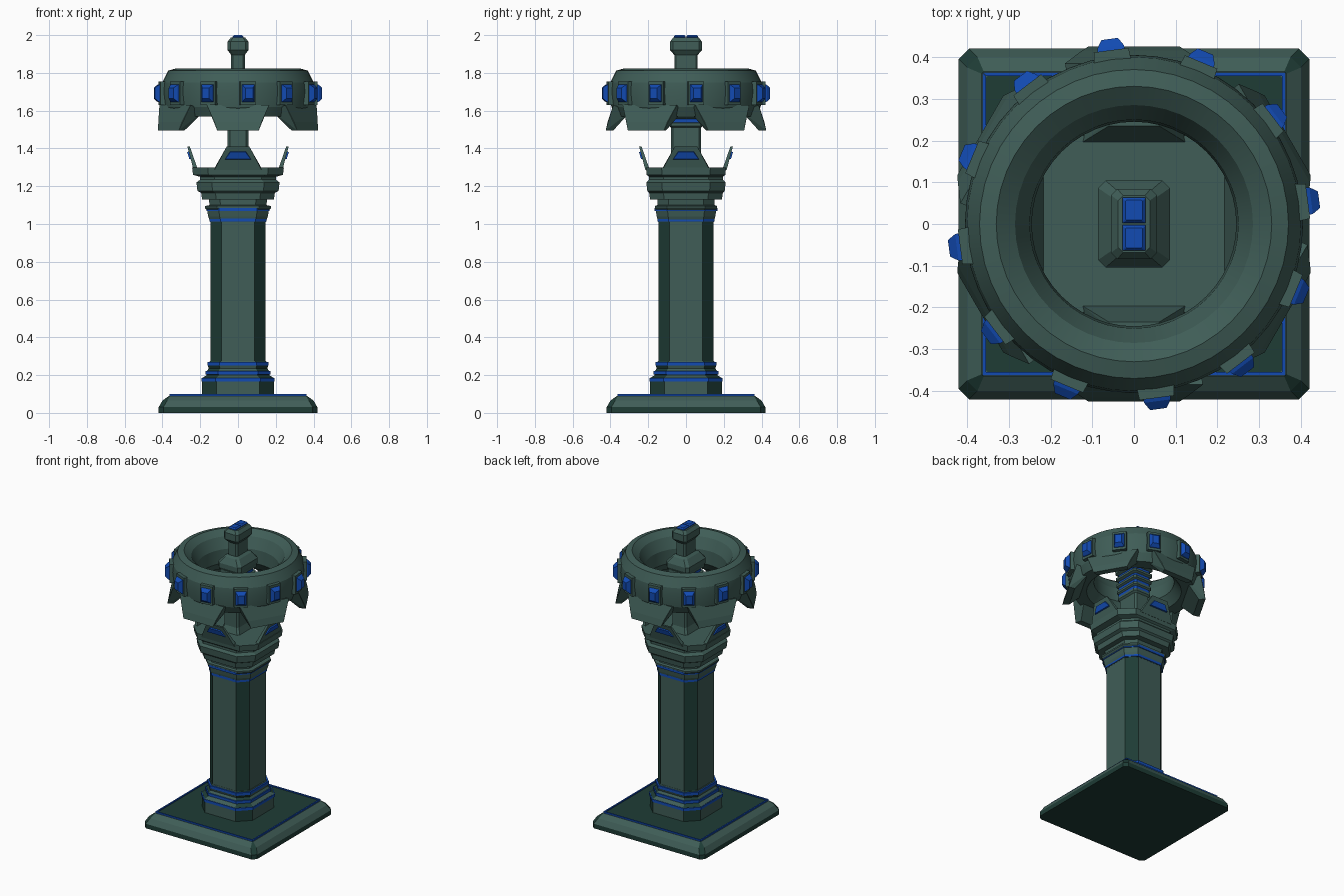
import bpy, bmesh, math
from mathutils import Matrix

if "Cube" in bpy.data.objects:
    bpy.data.objects.remove(bpy.data.objects["Cube"])


def material(name, col):
    m = bpy.data.materials.new(name)
    m.diffuse_color = (*col, 1)
    m.use_nodes = True
    m.node_tree.nodes["Principled BSDF"].inputs["Base Color"].default_value = m.diffuse_color
    return m


STONE = material("stone", (0.05, 0.11, 0.095))
DARK = material("dark_stone", (0.013, 0.045, 0.036))
BLUE = material("blue_glow", (0.006, 0.07, 0.45))


def finish(name, bm, mats):
    bmesh.ops.recalc_face_normals(bm, faces=bm.faces)
    me = bpy.data.meshes.new(name)
    bm.to_mesh(me)
    bm.free()
    for m in mats:
        me.materials.append(m)
    ob = bpy.data.objects.new(name, me)
    bpy.context.collection.objects.link(ob)
    return ob


def loft(name, rows, mat=STONE, corner=None):
    """Stack of chamfered rectangles; each row is (z, half x, half y, chamfer)."""
    bm = bmesh.new()
    loops = []
    for z, x, y, c in rows:
        pts = [(x - c, -y), (x, c - y), (x, y - c), (x - c, y),
               (c - x, y), (-x, y - c), (-x, c - y), (c - x, -y)]
        loops.append([bm.verts.new((px, py, z)) for px, py in pts])
    for a, b in zip(loops, loops[1:]):
        for i in range(8):
            j = (i + 1) % 8
            f = bm.faces.new((a[i], a[j], b[j], b[i]))
            f.material_index = 1 if corner and i % 2 == 0 else 0
    bm.faces.new(loops[0][::-1])
    bm.faces.new(loops[-1])
    return finish(name, bm, [mat] + ([corner] if corner else []))


def hull(name, pts, mat=STONE, angle=0):
    """Convex block from (tangent, radius, z) points, turned about z from the front."""
    bm = bmesh.new()
    for t, r, z in pts:
        bm.verts.new((t, -r, z))
        bm.verts.new((-t, -r, z))
    bmesh.ops.convex_hull(bm, input=bm.verts)
    bmesh.ops.dissolve_limit(bm, angle_limit=0.02, verts=bm.verts, edges=bm.edges)
    bmesh.ops.transform(bm, matrix=Matrix.Rotation(angle, 4, 'Z'), verts=bm.verts)
    return finish(name, bm, [mat])


# Square foot plate with sloping rim and a sunken dark panel
loft("foot_plate", [(0, .42, .42, .025), (.03, .42, .42, .025)], DARK)
loft("foot_rim", [(.03, .42, .42, .025), (.065, .40, .40, .025), (.09, .365, .365, .005)], STONE, DARK)
loft("foot_panel", [(.085, .355, .355, .005), (.093, .355, .355, .005)], DARK)
for k in range(4):
    hull("foot_blue_line", [(t, r, z) for t, r in ((.363, .363), (.354, .354)) for z in (.08, .1)],
         BLUE, k * math.pi / 2)

# Column base mouldings
loft("column_base", [(.09, .19, .19, .075), (.165, .19, .19, .075), (.185, .19, .19, .075),
                     (.20, .165, .165, .065), (.215, .17, .17, .065), (.235, .155, .155, .06),
                     (.25, .16, .16, .06), (.275, .148, .148, .058)], STONE, DARK)
for z, w in ((.175, .194), (.212, .172), (.26, .161)):
    loft("base_blue_band", [(z - .009, w, w, w * .39), (z + .009, w, w, w * .39)], BLUE)

# Shaft with dark chamfered corners
loft("shaft", [(.25, .146, .146, .058), (1.03, .146, .146, .058)], STONE, DARK)
for z, w in ((1.02, .152), (1.077, .166)):
    loft("shaft_blue_band", [(z - .008, w, w, w * .39), (z + .008, w, w, w * .39)], BLUE)

# Stepped capital
cap = [(1.01, .147, .147), (1.04, .158, .155), (1.07, .163, .16), (1.085, .175, .165),
       (1.095, .175, .165), (1.10, .15, .15), (1.13, .155, .15), (1.13, .19, .19),
       (1.165, .195, .195), (1.175, .215, .205), (1.22, .22, .21), (1.235, .2, .195),
       (1.25, .2, .195), (1.26, .238, .208), (1.30, .243, .212)]
loft("capital", [(z, x, y, y * .39) for z, x, y in cap])

# Four leaning petals with blue insets around the capital
for k in range(4):
    o = .02 if k % 2 else 0
    a = k * math.pi / 2
    hull("petal", [(.125, .195 + o, 1.295), (.125, .215 + o, 1.285),
                   (.06, .235 + o, 1.41), (.06, .248 + o, 1.41)], STONE, a)
    hull("petal_gem", [(.072, .222 + o, 1.34), (.042, .238 + o, 1.385), (.066, .238 + o, 1.345),
                       (.04, .249 + o, 1.38)], BLUE, a)

# Central post: lower stem, ribbed middle, collar, neck and head
loft("post_stem", [(1.29, .075, .10, .012), (1.34, .055, .08, .012), (1.74, .055, .08, .012)])
for i in range(5):
    z = 1.51 + i * .045
    loft("post_rib", [(z, .055, .08, .012), (z + .01, .066 + i * .003, .09 + i * .002, .014),
                      (z + .025, .066 + i * .003, .09 + i * .002, .014), (z + .03, .055, .08, .012)])
    loft("post_blue_rib", [(z + .027, .062, .086, .013), (z + .045, .062, .086, .013)], BLUE)
loft("post_collar", [(1.70, .07, .09, .015), (1.73, .086, .104, .018), (1.76, .086, .104, .018),
                     (1.80, .055, .08, .015), (1.81, .036, .062, .01)])
loft("post_neck", [(1.78, .036, .062, .01), (1.90, .036, .062, .01)])
loft("post_head", [(1.895, .036, .062, .01), (1.92, .055, .084, .015), (1.965, .055, .084, .015),
                   (1.987, .038, .068, .012)])
for y in (-.033, .033):
    ob = loft("head_gem", [(1.98, .028, .031, .002), (1.992, .028, .031, .002), (2.0, .02, .024, .002)], BLUE)
    ob.location.y = y

# Floating ring, a profile turned about z
profile = [(.245, 1.63), (.25, 1.72), (.285, 1.79), (.33, 1.823), (.37, 1.812),
           (.40, 1.75), (.405, 1.70), (.395, 1.62), (.37, 1.57), (.29, 1.57)]
N = 48
bm = bmesh.new()
rings = [[bm.verts.new((r * math.cos(2 * math.pi * i / N), r * math.sin(2 * math.pi * i / N), z))
          for r, z in profile] for i in range(N)]
for i in range(N):
    a, b = rings[i], rings[(i + 1) % N]
    for j in range(len(profile)):
        k = (j + 1) % len(profile)
        bm.faces.new((a[j], b[j], b[k], a[k]))
ring = finish("ring", bm, [STONE])
bpy.context.view_layer.objects.active = ring
ring.select_set(True)
bpy.ops.object.shade_smooth_by_angle(angle=math.radians(15))

# Six claws hanging under the ring
for k in range(6):
    hull("ring_claw", [(.165, .385, 1.63), (.15, .29, 1.60), (.125, .415, 1.54),
                       (.11, .425, 1.495), (.10, .385, 1.495)], STONE, k * math.pi / 3)

# Twelve framed gems around the ring
for k in range(12):
    a = math.radians(7.5 + 30 * k)
    hull("gem_frame", [(t, r, z) for t, r in ((.046, .38), (.042, .42)) for z in (1.63, 1.755)], STONE, a)
    hull("gem", [(.034, .41, 1.642), (.034, .41, 1.742), (.032, .428, 1.648), (.032, .428, 1.736),
                 (.02, .447, 1.665), (.02, .447, 1.72)], BLUE, a)
